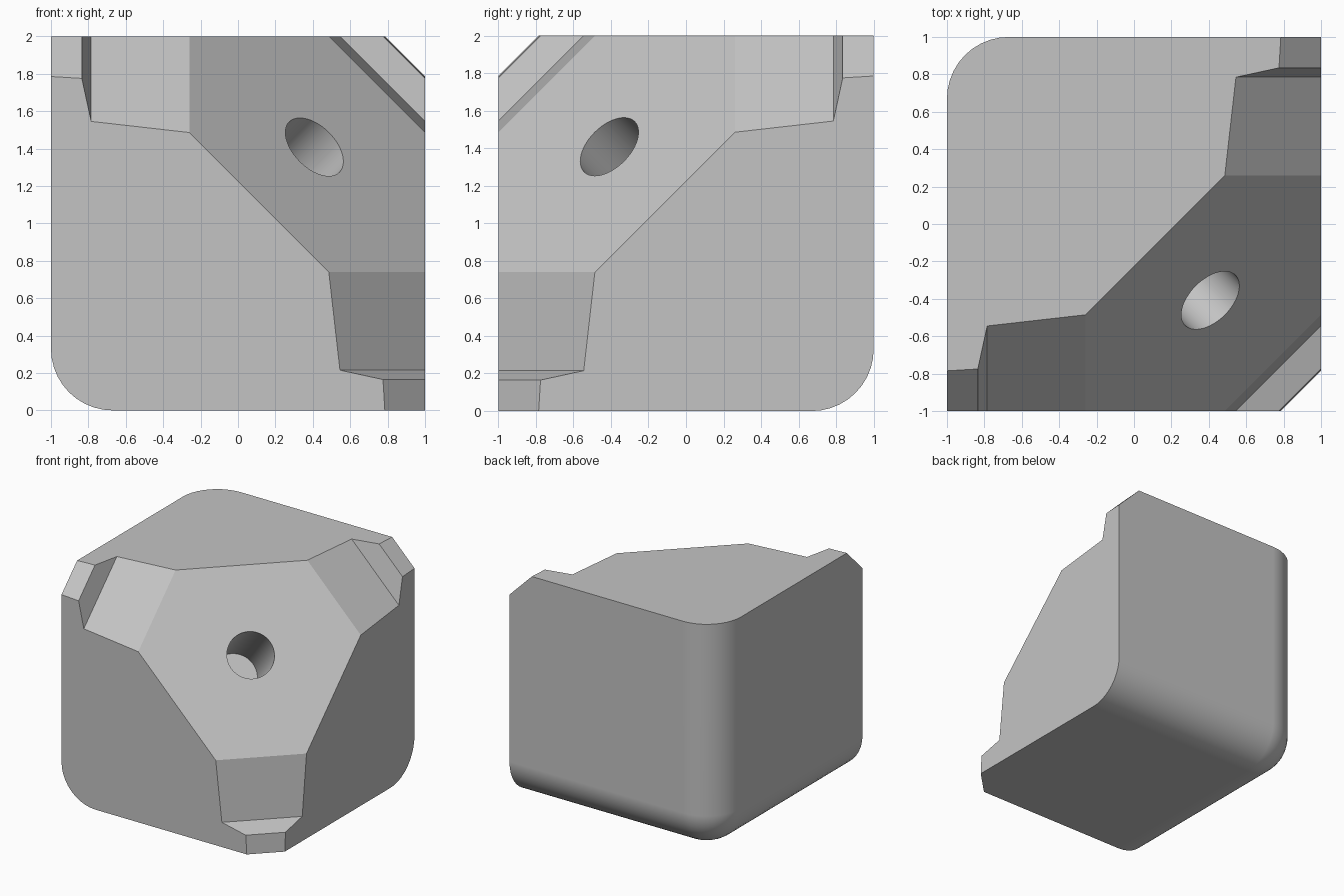
import bpy, bmesh
from mathutils import Vector

default = bpy.data.objects.get("Cube")
if default:
    bpy.data.objects.remove(default, do_unlink=True)

CORNER = Vector((1, -1, 2))               # the corner that is carved away
DIAGONAL = Vector((1, -1, 1)).normalized()
FACE_SUM = 1.775                          # main cut: sum of the distances from the corner
OVER = 0.1                                # how far cutters stick out of the block

grey = bpy.data.materials.new("plain grey")
grey.use_nodes = True
grey.diffuse_color = (0.55, 0.55, 0.55, 1)
grey.node_tree.nodes["Principled BSDF"].inputs["Base Color"].default_value = grey.diffuse_color


def make_object(name, bm):
    bmesh.ops.recalc_face_normals(bm, faces=bm.faces[:])
    mesh = bpy.data.meshes.new(name)
    bm.to_mesh(mesh)
    bm.free()
    mesh.materials.append(grey)
    obj = bpy.data.objects.new(name, mesh)
    bpy.context.collection.objects.link(obj)
    return obj


def from_corner(dist, turn=0):
    """Distances from the carved corner, cycled between the axes, to a position."""
    d = [dist[(i + turn) % 3] for i in range(3)]
    return Vector((1 - d[0], d[1] - 1, 2 - d[2]))


def corner_cutter():
    bm = bmesh.new()
    far = FACE_SUM + 2 * OVER
    for p in ((-OVER, -OVER, -OVER), (far, -OVER, -OVER), (-OVER, far, -OVER), (-OVER, -OVER, far)):
        bm.verts.new(from_corner(p))
    bmesh.ops.convex_hull(bm, input=bm.verts[:])
    return make_object("corner_cutter", bm)


def arm_cutter(turn):
    """Triangular loft along one edge: (distance along the edge, width of cut)."""
    bm = bmesh.new()
    rings = []
    for along, width in ((1.0, 0.544), (1.785, 0.455), (1.835, 0.225), (2.1, 0.209)):
        tri = ((-OVER, -OVER), (width + OVER, -OVER), (-OVER, width + OVER))
        rings.append([bm.verts.new(from_corner((a, b, along), turn)) for a, b in tri])
    for low, high in zip(rings, rings[1:]):
        for i in range(3):
            j = (i + 1) % 3
            bm.faces.new((low[i], low[j], high[j], high[i]))
    bm.faces.new(rings[0])
    bm.faces.new(rings[-1])
    return make_object("arm_cutter", bm)


def hole_cutter(radius=0.19, depth=0.95):
    bm = bmesh.new()
    length = depth + 0.5
    bmesh.ops.create_cone(bm, cap_ends=True, segments=48, radius1=radius, radius2=radius, depth=length)
    floor = CORNER - DIAGONAL * (FACE_SUM / 3 ** 0.5 + depth)
    obj = make_object("hole_cutter", bm)
    obj.rotation_mode = 'QUATERNION'
    obj.rotation_quaternion = DIAGONAL.to_track_quat('Z', 'Y')
    obj.location = floor + DIAGONAL * length / 2
    return obj


# Block with three rounded edges meeting opposite the carved corner
bm = bmesh.new()
bmesh.ops.create_cube(bm, size=2)
bmesh.ops.translate(bm, verts=bm.verts[:], vec=(0, 0, 1))
back = min(bm.verts, key=lambda v: v.co.dot(DIAGONAL))
bmesh.ops.bevel(bm, geom=list(back.link_edges), offset=0.33, offset_type='OFFSET',
                segments=10, profile=0.5, affect='EDGES')
block = make_object("corner_block", bm)

# Carve the sloped face, the three stepped arms and the round hole
bpy.context.view_layer.objects.active = block
for cutter in [corner_cutter()] + [arm_cutter(t) for t in range(3)] + [hole_cutter()]:
    cutter.hide_render = True
    mod = block.modifiers.new("cut", 'BOOLEAN')
    mod.operation = 'DIFFERENCE'
    mod.solver = 'EXACT'
    mod.object = cutter
    bpy.context.view_layer.update()
    bpy.ops.object.modifier_apply(modifier=mod.name)
    bpy.data.objects.remove(cutter, do_unlink=True)

# Smooth rounds, sharp creases
bpy.ops.object.select_all(action='DESELECT')
block.select_set(True)
bpy.ops.object.shade_smooth_by_angle(angle=0.35)
weighted = block.modifiers.new("flat_face_normals", 'WEIGHTED_NORMAL')
weighted.keep_sharp = True
